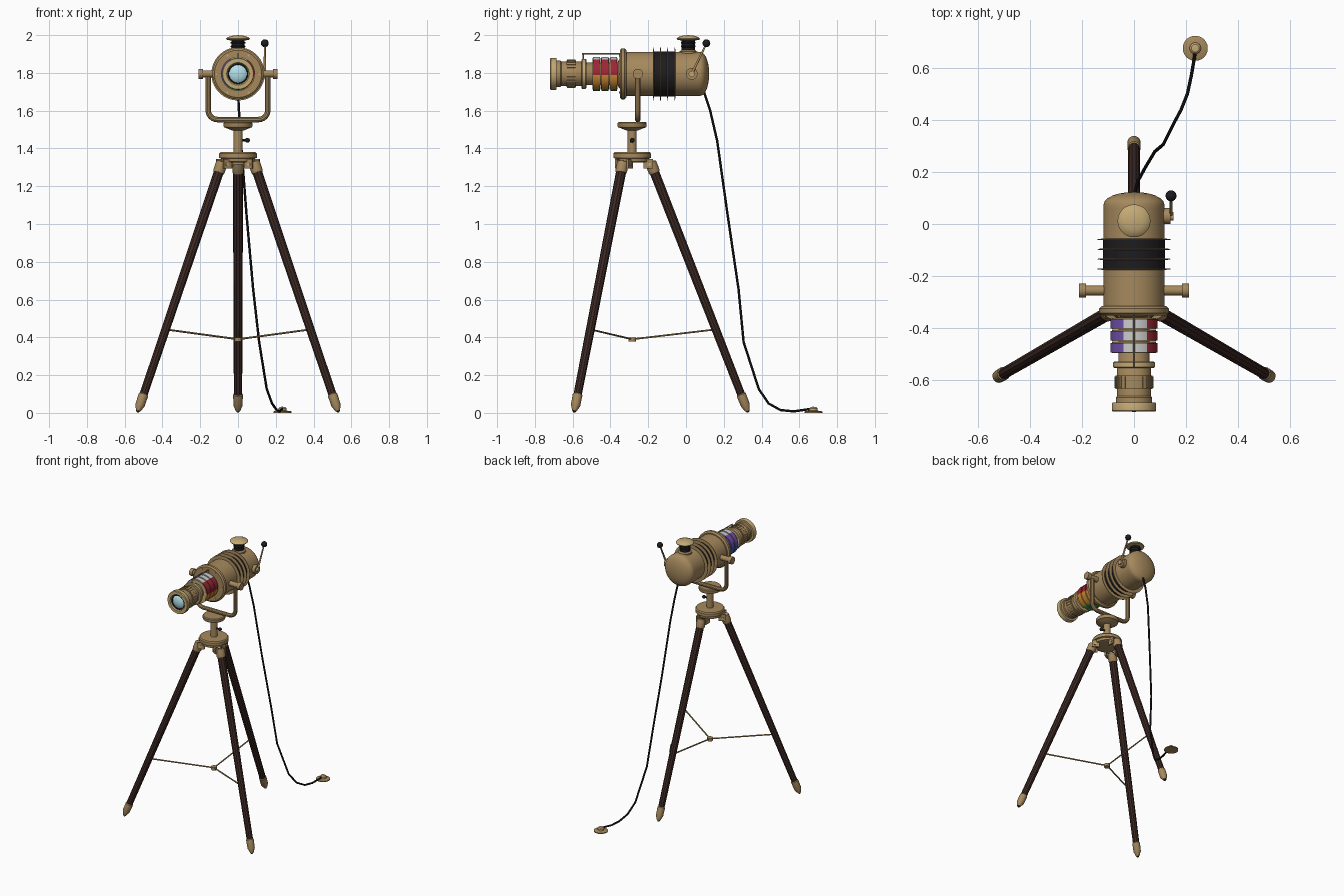
import bpy, bmesh
from math import sin, cos, pi, radians
from mathutils import Vector, Matrix

cube = bpy.data.objects.get("Cube")
if cube:
    bpy.data.objects.remove(cube)

made = []
AXIS_Z = 1.795          # height of the optical axis
HUB_Y = -0.285          # tripod centre


def material(name, r, g, b, metallic=0.0):
    m = bpy.data.materials.new(name)
    m.use_nodes = True
    m.diffuse_color = (r, g, b, 1)
    bsdf = m.node_tree.nodes["Principled BSDF"]
    bsdf.inputs["Base Color"].default_value = (r, g, b, 1)
    bsdf.inputs["Metallic"].default_value = metallic
    return m


BRASS = material("brass", .38, .25, .11, .4)
BRIGHT = material("bright_brass", .55, .40, .18, .4)
WOOD = material("dark_wood", .045, .022, .017)
BLACK = material("black", .012, .012, .014)
GLASS = material("glass", .45, .75, .82)
BANDS = [material("band_white", .75, .75, .72), material("band_red", .33, .02, .035),
         material("band_orange", .6, .25, .03), material("band_green", .06, .3, .07),
         material("band_blue", .04, .12, .45), material("band_purple", .16, .08, .42)]


def finish(name, data):
    ob = bpy.data.objects.new(name, data)
    bpy.context.collection.objects.link(ob)
    made.append(ob)
    return ob


def lathe(name, profile, mat, origin=(0, 0, 0), axis=(0, 0, 1), seg=32, sectors=None):
    """Revolve (radius, height) points about an axis; sectors colours six slices."""
    if axis == "Y":
        rot = Matrix(((1, 0, 0), (0, 0, 1), (0, 1, 0)))
    else:
        rot = Vector((0, 0, 1)).rotation_difference(Vector(axis)).to_matrix()
    bm = bmesh.new()
    rings = []
    for r, h in profile:
        ring = []
        for i in range(seg):
            a = 2 * pi * (i + .5) / seg
            ring.append(bm.verts.new(rot @ Vector((r * sin(a), r * cos(a), h)) + Vector(origin)))
        rings.append(ring)
    for low, high in zip(rings, rings[1:]):
        for i in range(seg):
            j = (i + 1) % seg
            f = bm.faces.new((low[i], low[j], high[j], high[i]))
            if sectors:
                f.material_index = round((i + 1) / seg * 6 - .001) % 6
    for ring, (r, h) in ((rings[0], profile[0]), (rings[-1], profile[-1])):
        if r > 0:
            bm.faces.new(ring)
    bmesh.ops.remove_doubles(bm, verts=bm.verts, dist=1e-5)
    bmesh.ops.recalc_face_normals(bm, faces=bm.faces)
    me = bpy.data.meshes.new(name)
    bm.to_mesh(me)
    bm.free()
    for m in sectors or [mat]:
        me.materials.append(m)
    return finish(name, me)


def barrel(name, profile, mat, **kw):
    return lathe(name, profile, mat, (0, 0, AXIS_Z), "Y", **kw)


def rod(name, p, q, r, mat, seg=16, r2=None):
    d = Vector(q) - Vector(p)
    return lathe(name, [(r, 0), (r2 or r, d.length)], mat, p, d.normalized(), seg)


def ball(name, centre, r, mat, squash=1.0):
    prof = [(r * sin(pi * i / 10), -r * squash * cos(pi * i / 10)) for i in range(11)]
    prof[0], prof[-1] = (0, -r * squash), (0, r * squash)
    return lathe(name, prof, mat, centre, seg=20)


def box(name, size, centre, rot, mat):
    bm = bmesh.new()
    bmesh.ops.create_cube(bm, size=1, matrix=Matrix.Translation(centre) @ rot @ Matrix.Diagonal((*size, 1)))
    me = bpy.data.meshes.new(name)
    bm.to_mesh(me)
    bm.free()
    me.materials.append(mat)
    return finish(name, me)


def tube(name, points, r, mat):
    cu = bpy.data.curves.new(name, "CURVE")
    cu.dimensions = "3D"
    cu.bevel_depth, cu.bevel_resolution, cu.use_fill_caps = r, 3, True
    sp = cu.splines.new("POLY")
    sp.points.add(len(points) - 1)
    for p, co in zip(sp.points, points):
        p.co = (*co, 1)
    cu.materials.append(mat)
    return finish(name, cu)


# Main housing with domed back
dome = [(.117 * cos(t * pi / 12), .075 + .048 * sin(t * pi / 12)) for t in range(6)]
barrel("housing", [(.117, -.33), (.117, .06)] + dome + [(0, .123)], BRASS, seg=48)
barrel("front_flange", [(.1, -.35), (.125, -.35), (.135, -.342), (.135, -.325), (.125, -.315), (.11, -.315)],
       BRASS, seg=48)
for k in range(6):
    a = radians(60 * k)
    p = Vector((.113 * cos(a), -.348, AXIS_Z + .113 * sin(a)))
    rod("flange_bolt", p, p + Vector((0, -.008, 0)), .006, BRIGHT, 8)

# Cooling fins over a dark sleeve
barrel("fin_sleeve", [(.119, -.175), (.119, -.06)], BLACK, seg=48)
for k in range(4):
    y = -.173 + k * .038
    barrel("cooling_fin", [(.117, y - .003), (.141, y - .0015), (.141, y + .0015), (.117, y + .003)], BRASS, seg=48)

# Lens barrel, grip and front ring
barrel("lens_tube", [(.085, -.335), (.075, -.355), (.06, -.362), (.06, -.54), (.065, -.55), (.065, -.66),
                     (.07, -.665), (.07, -.69)], BRASS)
barrel("rear_lens_ring", [(.06, -.553), (.076, -.553), (.08, -.549), (.08, -.532), (.076, -.528), (.06, -.528)], BRIGHT)
barrel("focus_ring", [(.06, -.632), (.071, -.632), (.071, -.582), (.06, -.582)], BRASS)
for k in range(24):
    a = 2 * pi * k / 24
    box("grip_ridge", (.008, .044, .008), (.071 * sin(a), -.607, AXIS_Z + .071 * cos(a)),
        Matrix.Rotation(a, 4, "Y"), BRASS)
barrel("front_lens_ring", [(.065, -.685), (.083, -.685), (.085, -.69), (.085, -.715), (.081, -.72), (.06, -.72),
                           (.052, -.705), (0, -.705)], BRIGHT, seg=40)
barrel("lens_rim", [(.052, -.704), (.054, -.712), (.049, -.715), (.047, -.704)], BLACK)
barrel("lens_glass", [(.048, -.706), (.04, -.712), (.025, -.718), (0, -.721)], GLASS)

# Coloured setting drums and pointer bar
for k in range(3):
    y = -.474 + k * .0455
    barrel("setting_drum", [(.06, y - .018), (.09, y - .018), (.09, y + .018), (.06, y + .018)], None,
           seg=48, sectors=BANDS)
    for s in (-1, 1):
        e = y + s * .0195
        barrel("drum_edge", [(.06, e - .002), (.084, e - .002), (.084, e + .002), (.06, e + .002)], BRIGHT)
rod("pointer_bar", (0, -.55, AXIS_Z + .106), (0, -.345, AXIS_Z + .106), .004, BRASS, 8)
for y in (-.545, -.348):
    rod("pointer_post", (0, y, AXIS_Z + .065), (0, y, AXIS_Z + .107), .004, BRASS, 8)

# Top vent
lathe("vent_base", [(.048, 1.895), (.048, 1.912), (.038, 1.92)], BRASS, (0, .012, 0))
lathe("vent_stack", [(.035, 1.90), (.035, 1.935), (.039, 1.937), (.039, 1.943), (.035, 1.945), (.035, 1.955),
                     (.039, 1.957), (.039, 1.963), (.035, 1.965), (.035, 1.98)], BLACK, (0, .012, 0))
lathe("vent_cap", [(.04, 1.972), (.06, 1.976), (.063, 1.981), (.055, 1.989), (.035, 1.996), (0, 2.0)],
      BRIGHT, (0, .012, 0))

# Side crank
rod("crank_hub", (.105, .03, AXIS_Z), (.14, .03, AXIS_Z), .031, BRASS, 24)
rod("crank_boss", (.14, .03, AXIS_Z), (.152, .03, AXIS_Z), .016, BRIGHT, 16)
rod("crank_lever", (.142, .03, AXIS_Z), (.142, .108, 1.955), .007, BRASS, 12, .005)
ball("crank_knob", (.142, .108, 1.957), .021, BLACK)

# Yoke and trunnions
yoke = [(-.158, -.255, AXIS_Z)]
for k in range(7):
    a = pi + k * pi / 12
    yoke.append((-.108 + .05 * cos(a), -.255, 1.603 + .05 * sin(a)))
yoke += [(-x, y, z) for x, y, z in reversed(yoke)]
tube("yoke", yoke, .0145, BRASS)
for s in (-1, 1):
    rod("trunnion", (s * .1, -.255, AXIS_Z), (s * .195, -.255, AXIS_Z), .019, BRASS, 20)
    rod("trunnion_cap", (s * .185, -.255, AXIS_Z), (s * .21, -.255, AXIS_Z), .027, BRASS, 20)

# Pan plate, post and tripod crown
lathe("pan_plate", [(.03, 1.495), (.055, 1.505), (.074, 1.512), (.077, 1.518), (.077, 1.534), (.072, 1.54)],
      BRASS, (0, HUB_Y, 0), seg=40)
lathe("post", [(.024, 1.35), (.024, 1.505)], BRASS, (0, HUB_Y, 0))
rod("lock_screw", (.015, HUB_Y, 1.443), (.05, HUB_Y, 1.443), .006, BLACK, 10)
ball("lock_knob", (.05, HUB_Y, 1.443), .013, BLACK)
lathe("crown", [(.07, 1.325), (.088, 1.33), (.09, 1.347), (.1, 1.35), (.1, 1.372), (.094, 1.38), (.035, 1.382)],
      BRASS, (0, HUB_Y, 0), seg=40)


def polar(r, z, a, side=0):
    return Vector((r * cos(a) - side * sin(a), HUB_Y + r * sin(a) + side * cos(a), z))


# Legs, hinges, feet and spreader
for a in (pi / 2, pi * 7 / 6, pi * 11 / 6):
    top, tip = polar(.098, 1.325, a), polar(.614, .003, a)
    d = tip - top
    L = d.length
    d.normalize()
    lathe("leg", [(.027, .03), (.022, L - .09)], WOOD, top, d, 10)
    lathe("leg_socket", [(.02, -.005), (.031, 0), (.031, .05), (.028, .058)], BRASS, top, d, 16)
    lathe("foot", [(.022, L - .105), (.026, L - .1), (.025, L - .04), (.012, L - .008)], BRASS, top, d, 16)
    lathe("foot_tip", [(.012, L - .01), (.006, L)], BLACK, top, d, 12)
    for s in (-1, 1):
        box("hinge_lug", (.05, .01, .05), polar(.085, 1.32, a, s * .035), Matrix.Rotation(a, 4, "Z"), BRASS)
    rod("hinge_pin", polar(.09, 1.315, a, -.045), polar(.09, 1.315, a, .045), .009, BRIGHT, 10)
    rod("spreader_arm", polar(0, .39, a), top + d * (L * .668), .005, BRASS, 8)
lathe("spreader_hub", [(.02, .378), (.02, .4)], BRASS, (0, HUB_Y, 0), seg=16)

# Release cable and floor pedal
tube("cable", [(0, .095, 1.70), (.005, .128, 1.60), (.015, .165, 1.44), (.045, .22, 1.05), (.08, .278, .656),
               (.112, .305, .375), (.152, .385, .127), (.18, .437, .05), (.205, .5, .015), (.22, .57, .008),
               (.232, .64, .018), (.235, .675, .022)], .0065, BLACK)
lathe("pedal_base", [(.048, 0), (.048, .007), (.04, .011), (0, .012)], BRASS, (.235, .674, 0))
lathe("pedal_button", [(.022, .008), (.022, .024), (.015, .031), (0, .033)], BRIGHT, (.235, .674, 0), seg=20)

# Smooth shading with sharp edges kept
bpy.ops.object.select_all(action="DESELECT")
for ob in made:
    ob.select_set(True)
bpy.context.view_layer.objects.active = made[0]
bpy.ops.object.convert(target="MESH")
bpy.ops.object.shade_smooth_by_angle(angle=radians(33))
